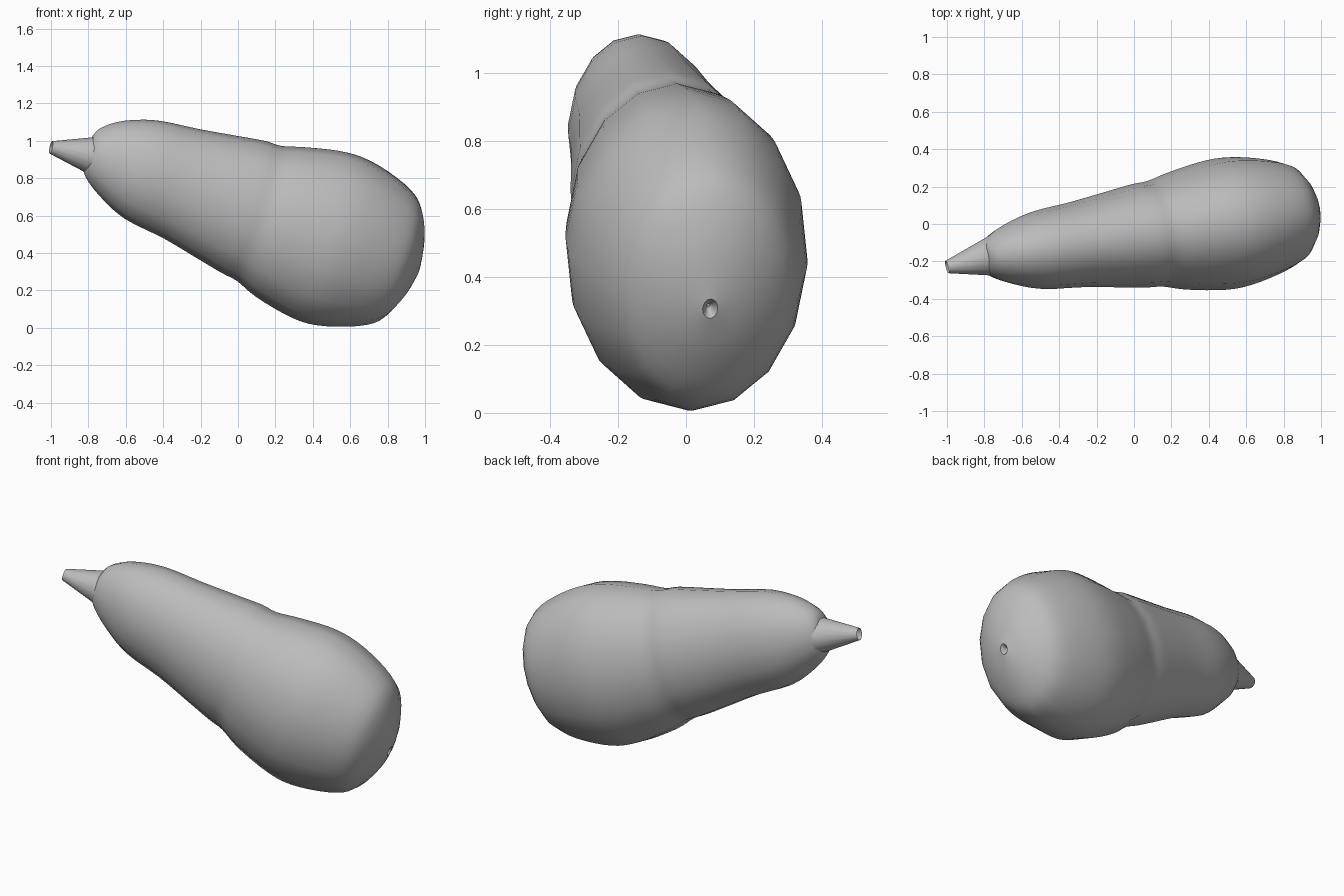
import bpy, bmesh, math
from mathutils import Vector

cube = bpy.data.objects.get("Cube")
if cube:
    bpy.data.objects.remove(cube)

grey = bpy.data.materials.new("plain grey")
grey.use_nodes = True
colour = (0.5, 0.5, 0.5, 1)
grey.diffuse_color = colour
grey.node_tree.nodes["Principled BSDF"].inputs["Base Color"].default_value = colour


def frame(axis):
    """Unit axis with its horizontal and upright perpendiculars."""
    a = axis.normalized()
    side = Vector((0, 0, 1)).cross(a).normalized()
    return a, side, a.cross(side)


def smooth_profile(points, steps):
    """Catmull-Rom samples through the profile points."""
    pts = [Vector(p) for p in points]
    pts = [pts[0]] + pts + [pts[-1]]
    out = []
    for p, q, r, s in zip(pts, pts[1:], pts[2:], pts[3:]):
        for i in range(steps):
            t = i / steps
            out.append(q + 0.5 * t * ((r - p) + t * ((2 * p - 5 * q + 4 * r - s)
                       + t * (3 * (q - r) + s - p))))
    return out + [pts[-1]]


def loft(name, origin, axis, profile, sides, width=1.0, caps=True):
    """Sweep elliptical rings (distance, radius, lift) along an axis."""
    a, side, up = frame(axis)
    bm = bmesh.new()
    rings = []
    for dist, radius, lift in profile:
        centre = origin + a * dist + up * lift + side * lift * 0.35
        ring = []
        for i in range(sides):
            ang = math.tau * i / sides
            ring.append(bm.verts.new(centre + side * math.cos(ang) * radius * width
                                     + up * math.sin(ang) * radius))
        rings.append(ring)
    for lower, upper in zip(rings, rings[1:]):
        for i in range(sides):
            j = (i + 1) % sides
            bm.faces.new((lower[i], lower[j], upper[j], upper[i]))
    if caps:
        bm.faces.new(rings[0][::-1])
        bm.faces.new(rings[-1])
    mesh = bpy.data.meshes.new(name)
    bm.to_mesh(mesh)
    bm.free()
    mesh.materials.append(grey)
    obj = bpy.data.objects.new(name, mesh)
    bpy.context.collection.objects.link(obj)
    bpy.ops.object.select_all(action="DESELECT")
    obj.select_set(True)
    bpy.context.view_layer.objects.active = obj
    bpy.ops.object.shade_smooth_by_angle(angle=math.radians(50))
    return obj


tip = Vector((-1.0, -0.23, 0.965))

# Pear-shaped body with a soft waist and a blunt end
outline = [
    (0.20, 0.09, 0.05), (0.23, 0.14, 0.05), (0.33, 0.21, 0.05), (0.50, 0.277, 0.042),
    (0.73, 0.307, 0.04), (0.94, 0.345, 0.033), (1.09, 0.372, 0.028), (1.18, 0.38, 0.022),
    (1.30, 0.42, 0.015), (1.48, 0.46, 0.015), (1.62, 0.468, 0.015), (1.77, 0.438, 0.018),
    (1.92, 0.38, 0.02), (2.00, 0.31, 0.02), (2.065, 0.17, 0.02), (2.095, 0.03, 0.005),
]
body = smooth_profile(outline, 3)
# Small dimple at the blunt end
body += [Vector((2.08, 0.018, 0.004)), Vector((2.06, 0.006, 0.004))]
loft("body", tip, Vector((1.97, 0.30, -0.665)), body, 16, width=0.75)

# Hollow tapered stem, sunk into the narrow end
loft("stem", tip, Vector((1, 0.24, -0.2)),
     [(0.0, 0.034, 0), (0.22, 0.098, 0), (0.44, 0.16, 0)], 16, caps=False)
